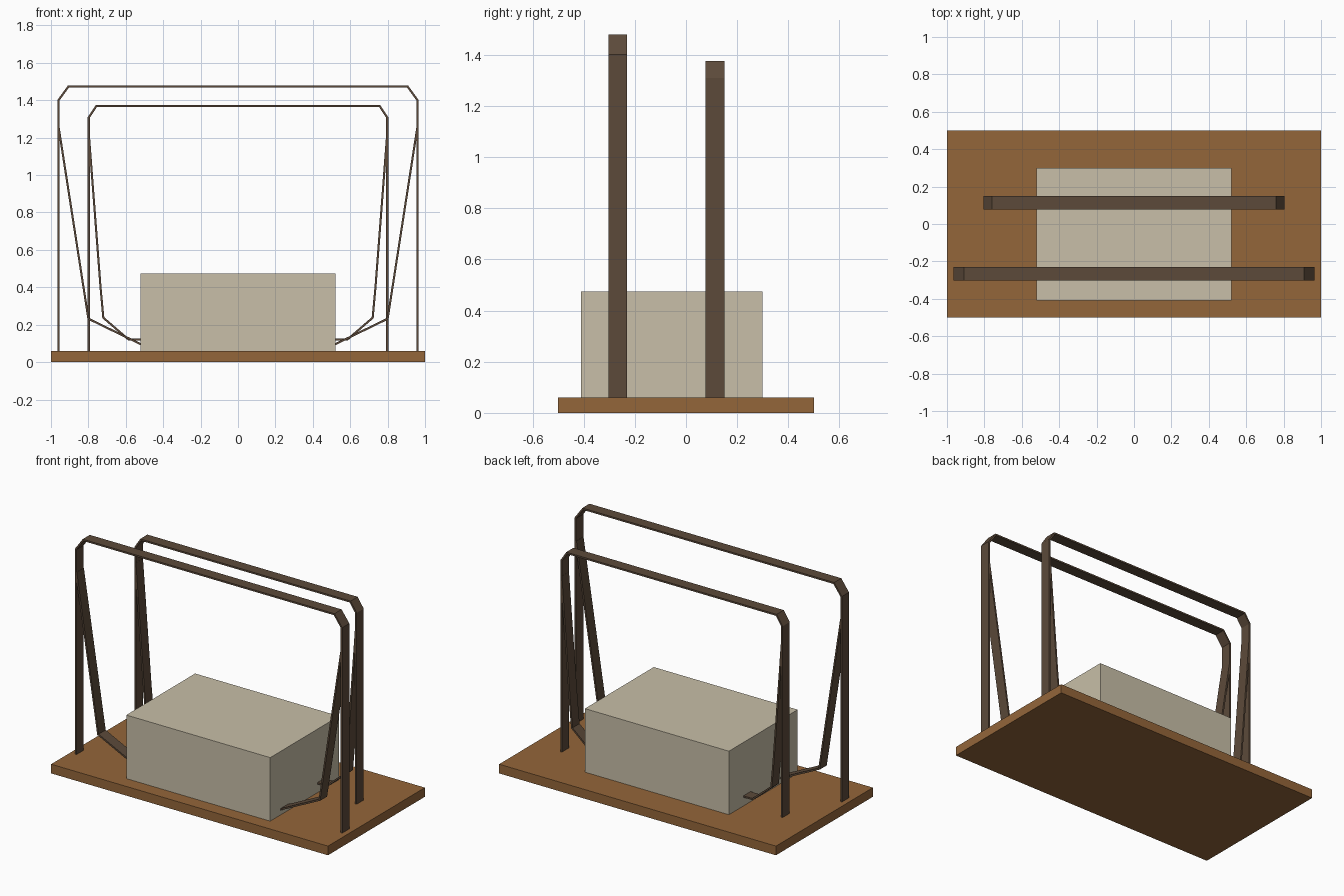
import bpy, bmesh
from mathutils import Vector

if "Cube" in bpy.data.objects:
    bpy.data.objects.remove(bpy.data.objects["Cube"])


def material(name, rgb):
    m = bpy.data.materials.new(name)
    lin = [(c / 255 / 12.92) if c <= 10 else ((c / 255 + 0.055) / 1.055) ** 2.4 for c in rgb]
    m.diffuse_color = (*lin, 1)
    m.use_nodes = True
    m.node_tree.nodes["Principled BSDF"].inputs["Base Color"].default_value = m.diffuse_color
    return m


WOOD = material("brown wood", (148, 102, 58))
STONE = material("pale stone", (200, 191, 168))
METAL = material("dark bronze", (92, 74, 58))


def finish(name, bm, mat):
    bmesh.ops.recalc_face_normals(bm, faces=bm.faces)
    mesh = bpy.data.meshes.new(name)
    bm.to_mesh(mesh)
    bm.free()
    mesh.materials.append(mat)
    ob = bpy.data.objects.new(name, mesh)
    bpy.context.collection.objects.link(ob)


def box(name, lo, hi, mat):
    bm = bmesh.new()
    bmesh.ops.create_cube(bm, size=1)
    for v in bm.verts:
        v.co = [lo[i] if v.co[i] < 0 else hi[i] for i in range(3)]
    finish(name, bm, mat)


def flat_bar(name, path, y0, y1, mat, thick=0.011):
    """Flat bar following an x-z centreline, with mitred corners."""
    pts = [Vector(p) for p in path]
    dirs = [(b - a).normalized() for a, b in zip(pts, pts[1:])]
    bm = bmesh.new()
    rings = []
    for i, p in enumerate(pts):
        d0, d1 = dirs[max(i - 1, 0)], dirs[min(i, len(dirs) - 1)]
        n0, n1 = Vector((-d0.y, d0.x)), Vector((-d1.y, d1.x))
        off = (n0 + n1) / (1 + n0.dot(n1)) * thick / 2
        a, b = p + off, p - off
        rings.append([bm.verts.new((q.x, y, q.y))
                      for q, y in ((a, y0), (a, y1), (b, y1), (b, y0))])
    for r, s in zip(rings, rings[1:]):
        for k in range(4):
            bm.faces.new((r[k], r[(k + 1) % 4], s[(k + 1) % 4], s[k]))
    bm.faces.new(rings[0])
    bm.faces.new(rings[-1])
    finish(name, bm, mat)


# Base board and block
box("base_board", (-1, -0.5, 0), (1, 0.5, 0.06), WOOD)
box("stone_block", (-0.52, -0.41, 0.06), (0.52, 0.30, 0.475), STONE)

# Each frame: half outline of the arch, half outline of its strap, depth range
FRAMES = {
    "front": ([(0.96, 0.06), (0.96, 1.40), (0.907, 1.473)],
              [(0.958, 1.25), (0.80, 0.232), (0.50, 0.086)], -0.303, -0.23),
    "rear": ([(0.798, 0.06), (0.798, 1.308), (0.757, 1.37)],
             [(0.797, 1.21), (0.735, 0.40), (0.72, 0.237), (0.585, 0.121), (0.50, 0.121)], 0.077, 0.15),
}
for label, (arch, strap, y0, y1) in FRAMES.items():
    mirrored = [(-x, z) for x, z in reversed(arch)]
    flat_bar(label + "_arch", arch + mirrored, y0, y1, METAL)
    for side, s in (("right", 1), ("left", -1)):
        flat_bar(f"{label}_{side}_strap", [(s * x, z) for x, z in strap], y0, y1, METAL)
